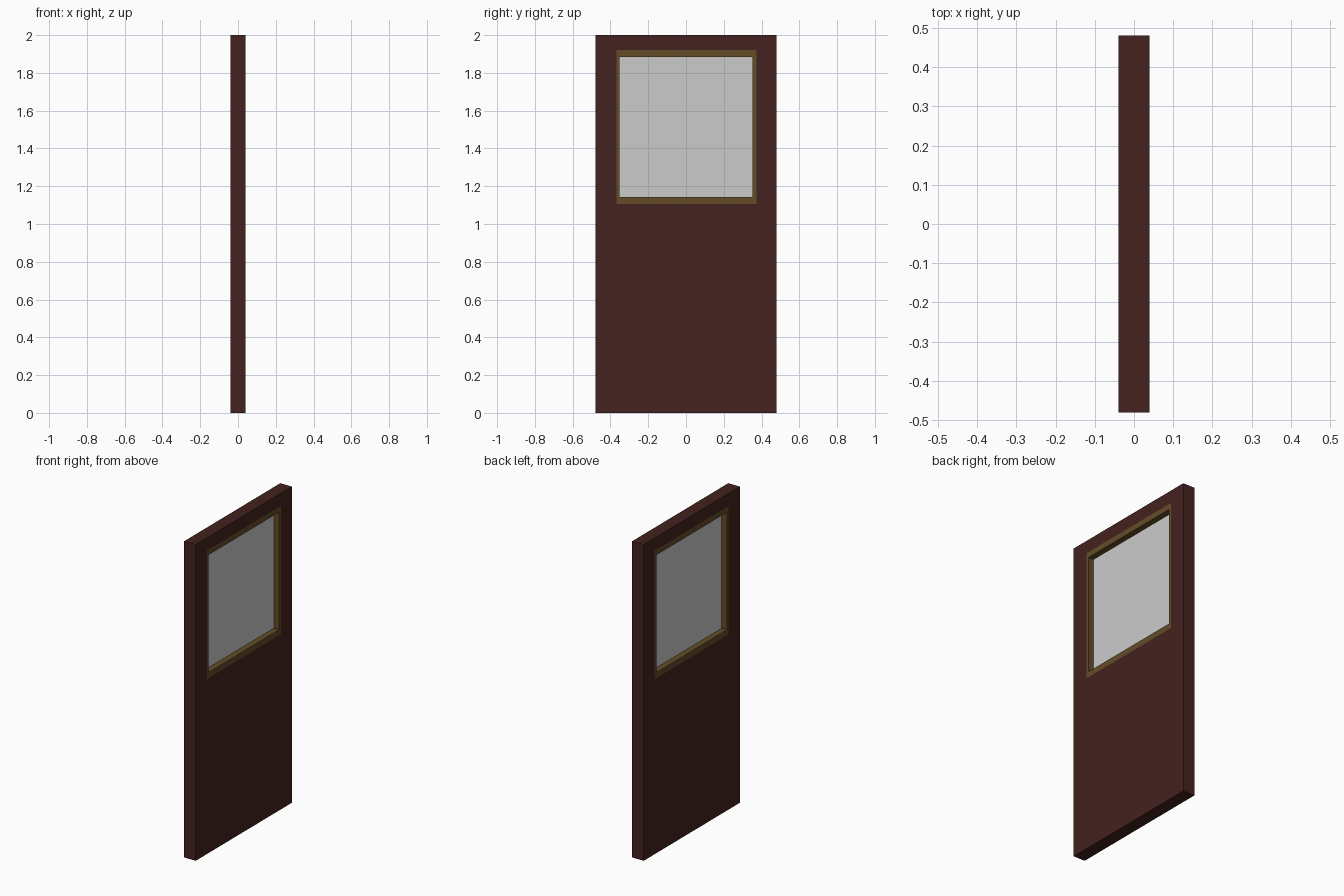
import bpy, bmesh

if "Cube" in bpy.data.objects:
    bpy.data.objects.remove(bpy.data.objects["Cube"])

def material(name, rgb):
    m = bpy.data.materials.new(name)
    m.diffuse_color = (*rgb, 1)
    m.use_nodes = True
    m.node_tree.nodes["Principled BSDF"].inputs["Base Color"].default_value = m.diffuse_color
    return m

def finish(name, bm, mat=None):
    bmesh.ops.recalc_face_normals(bm, faces=bm.faces)
    me = bpy.data.meshes.new(name)
    bm.to_mesh(me)
    bm.free()
    ob = bpy.data.objects.new(name, me)
    bpy.context.collection.objects.link(ob)
    if mat:
        me.materials.append(mat)
    return ob

def ring(name, outer, inner, half, mat):
    """Rectangular slab with a rectangular hole; rectangles are (y0, y1, z0, z1)."""
    bm = bmesh.new()
    def loop(r, x):
        y0, y1, z0, z1 = r
        return [bm.verts.new((x, y, z)) for y, z in ((y0, z0), (y1, z0), (y1, z1), (y0, z1))]
    loops = [loop(outer, half), loop(inner, half), loop(inner, -half), loop(outer, -half)]
    for a, b in zip(loops, loops[1:] + loops[:1]):
        for i in range(4):
            j = (i + 1) % 4
            bm.faces.new((a[i], a[j], b[j], b[i]))
    return finish(name, bm, mat)

def box(name, rect, half, mat=None):
    bm = bmesh.new()
    bmesh.ops.create_cube(bm, size=1)
    y0, y1, z0, z1 = rect
    bmesh.ops.scale(bm, vec=(2 * half, y1 - y0, z1 - z0), verts=bm.verts)
    bmesh.ops.translate(bm, vec=(0, (y0 + y1) / 2, (z0 + z1) / 2), verts=bm.verts)
    return finish(name, bm, mat)

wood = material("dark_wood", (0.057, 0.016, 0.013))
brass = material("brass", (0.127, 0.073, 0.021))

opening = (-0.367, 0.372, 1.107, 1.92)
pane = (-0.352, 0.353, 1.143, 1.885)

# Door leaf with window opening
ring("door_panel", (-0.48, 0.48, 0, 2), opening, 0.04, wood)
# Trim lining the opening
ring("window_frame", opening, pane, 0.04, brass)
# Thin pane in the middle of the thickness
box("window_glass", pane, 0.003)
